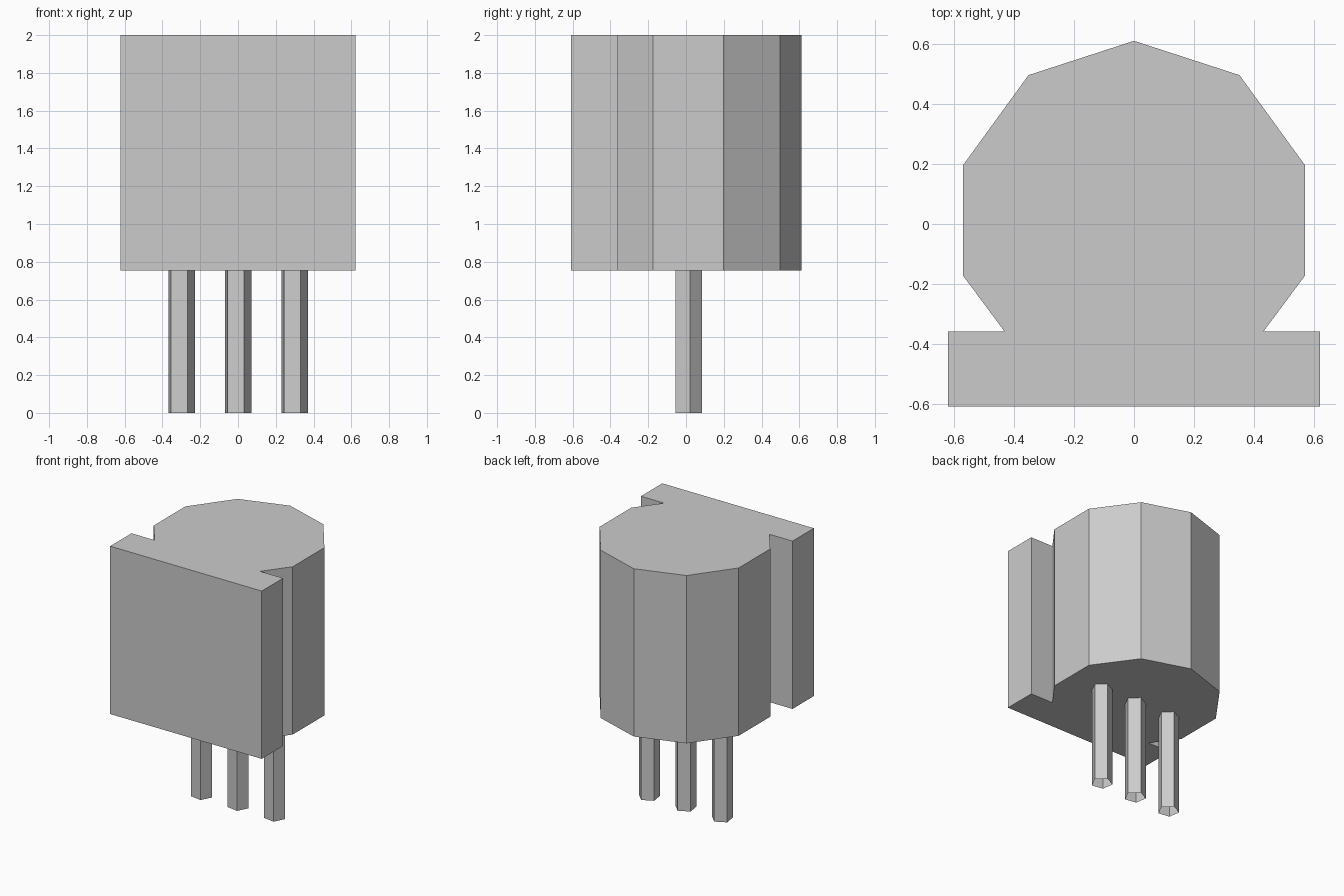
import bpy
import bmesh
from math import sin, cos, radians

if "Cube" in bpy.data.objects:
    bpy.data.objects.remove(bpy.data.objects["Cube"])

BODY_Z, TOP_Z = 0.755, 2.0


def extrude_outline(name, outline, z0, z1, capped=True):
    """Straight prism from a counter-clockwise outline."""
    bm = bmesh.new()
    low = [bm.verts.new((x, y, z0)) for x, y in outline]
    high = [bm.verts.new((x, y, z1)) for x, y in outline]
    n = len(outline)
    for i in range(n):
        j = (i + 1) % n
        bm.faces.new((low[i], low[j], high[j], high[i]))
    if capped:
        bm.faces.new(low[::-1])
        bm.faces.new(high)
    mesh = bpy.data.meshes.new(name)
    bm.to_mesh(mesh)
    bm.free()
    obj = bpy.data.objects.new(name, mesh)
    bpy.context.collection.objects.link(obj)
    return obj


# Housing: ten-sided barrel merged with a flat front plate
half = [(0.622, -0.61), (0.622, -0.36), (0.432, -0.36)]
half += [(0.6 * cos(radians(a)), 0.012 + 0.6 * sin(radians(a))) for a in (-18, 18, 54)]
outline = half + [(0, 0.612)] + [(-x, y) for x, y in reversed(half)]
extrude_outline("housing", outline, BODY_Z, TOP_Z)

# Three hollow five-sided pins, open at the bottom
for label, cx in (("left", -0.302), ("middle", -0.002), ("right", 0.297)):
    ring = [(cx + 0.075 * cos(radians(9 + 72 * i)),
             0.01 + 0.075 * sin(radians(9 + 72 * i))) for i in range(5)]
    extrude_outline("pin_" + label, ring, 0, BODY_Z, capped=False)
